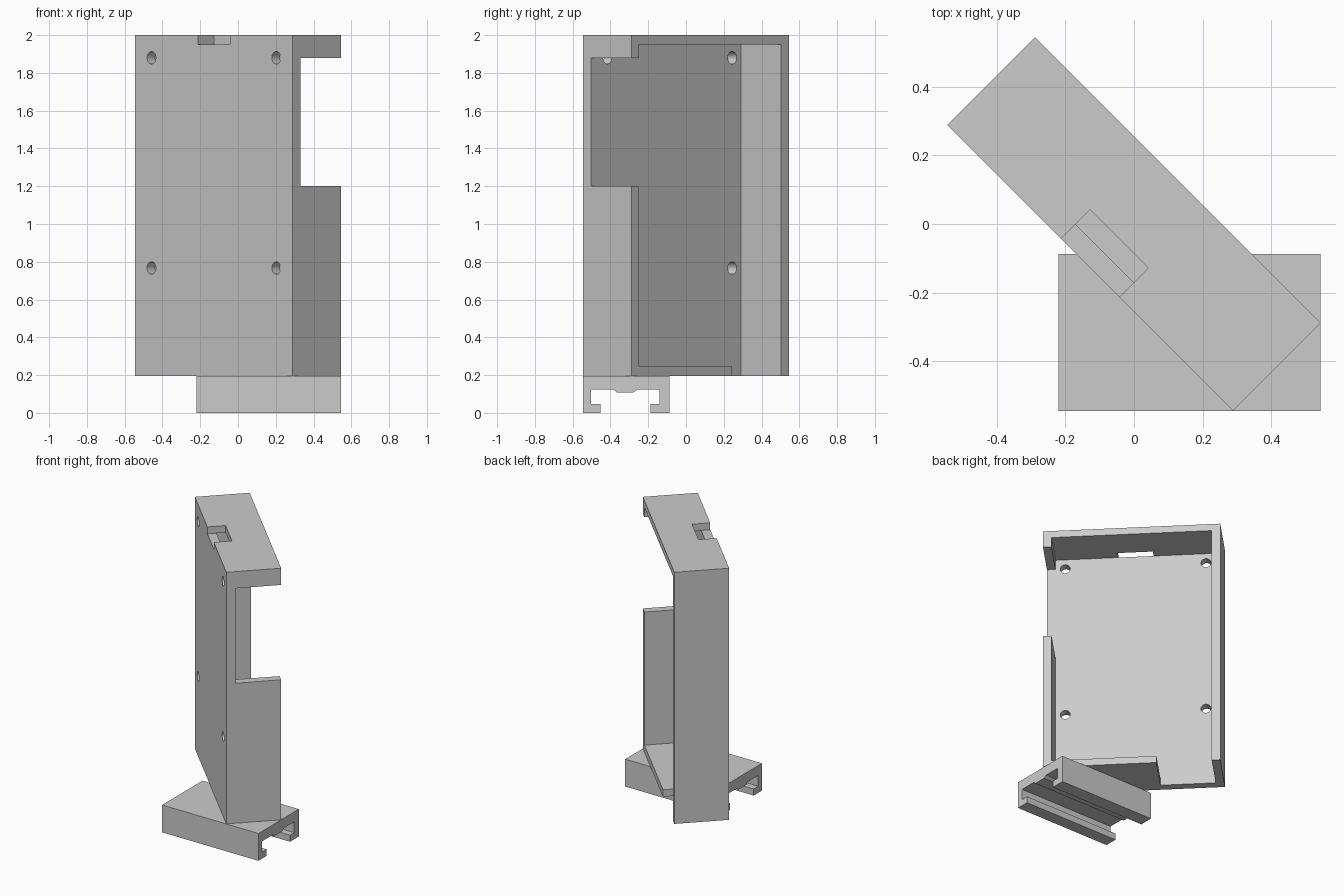
import bpy
import bmesh
from math import pi, radians
from mathutils import Matrix, Vector

cube = bpy.data.objects.get("Cube")
if cube:
    bpy.data.objects.remove(cube, do_unlink=True)

# One plain grey for the whole print
grey = bpy.data.materials.new("light grey")
grey.use_nodes = True
grey.diffuse_color = (0.6, 0.6, 0.6, 1)
grey.node_tree.nodes["Principled BSDF"].inputs["Base Color"].default_value = grey.diffuse_color


def make_object(name, bm):
    bmesh.ops.recalc_face_normals(bm, faces=bm.faces)
    mesh = bpy.data.meshes.new(name)
    bm.to_mesh(mesh)
    bm.free()
    mesh.materials.append(grey)
    obj = bpy.data.objects.new(name, mesh)
    bpy.context.collection.objects.link(obj)
    return obj


def box(name, x, y, z):
    """Box spanning the given (low, high) ranges."""
    bm = bmesh.new()
    bmesh.ops.create_cube(bm, size=1)
    for v in bm.verts:
        v.co = [r[1] if c > 0 else r[0] for c, r in zip(v.co, (x, y, z))]
    return make_object(name, bm)


def cut(target, cutter):
    cutter.hide_render = True
    mod = target.modifiers.new("cut", "BOOLEAN")
    mod.operation = "DIFFERENCE"
    mod.solver = "EXACT"
    mod.object = cutter
    bpy.context.view_layer.objects.active = target
    bpy.ops.object.modifier_apply(modifier=mod.name)
    bpy.data.objects.remove(cutter, do_unlink=True)


# Tray, modelled square-on: x is width, y runs from mounting face to open side
half, depth, wall, plate = 0.589, 0.362, 0.057, 0.06
bottom, top = 0.196, 2.0
floor, ceiling = bottom + 0.05, top - 0.05
inner, past = half - wall, depth + 0.2

tray = box("tray", (-half, half), (0, depth), (bottom, top))
# Main cavity
cut(tray, box("cavity", (-inner, inner), (plate, past), (floor, ceiling)))
# Side wall window
cut(tray, box("side_window", (inner - 0.02, half + 0.1), (plate, past), (1.2, 1.88)))
# Gap in the bottom wall
cut(tray, box("bottom_gap", (-inner, -0.165), (plate, past), (0.1, floor + 0.02)))
# Slot in the top wall
cut(tray, box("top_slot", (-0.12, 0.12), (-0.1, 0.12), (ceiling, top + 0.1)))
# Screw holes through the plate
for x in (-0.467, 0.467):
    for z in (0.767, 1.88):
        bm = bmesh.new()
        bmesh.ops.create_cone(
            bm, cap_ends=True, segments=32, radius1=0.033, radius2=0.033, depth=0.2,
            matrix=Matrix.Translation((x, 0.03, z)) @ Matrix.Rotation(pi / 2, 4, "X"))
        cut(tray, make_object("screw_hole", bm))

# Turn the tray to stand diagonally
tray.rotation_euler.z = radians(-45)
tray.location = Matrix.Rotation(radians(-45), 3, "Z") @ Vector((0, -depth / 2, 0))

# Rail clip foot: slotted profile extruded sideways
profile = [
    (-0.545, 0), (-0.453, 0), (-0.453, 0.047), (-0.504, 0.047), (-0.504, 0.124),
    (-0.384, 0.124), (-0.368, 0.109), (-0.278, 0.109), (-0.257, 0.124),
    (-0.14, 0.124), (-0.14, 0.047), (-0.187, 0.047), (-0.187, 0),
    (-0.088, 0), (-0.088, bottom), (-0.545, bottom)]
bm = bmesh.new()
face = bm.faces.new([bm.verts.new((-0.22, y, z)) for y, z in profile])
side = bmesh.ops.extrude_face_region(bm, geom=[face])["geom"]
bmesh.ops.translate(bm, vec=(0.764, 0, 0),
                    verts=[g for g in side if isinstance(g, bmesh.types.BMVert)])
make_object("rail_clip_foot", bm)
